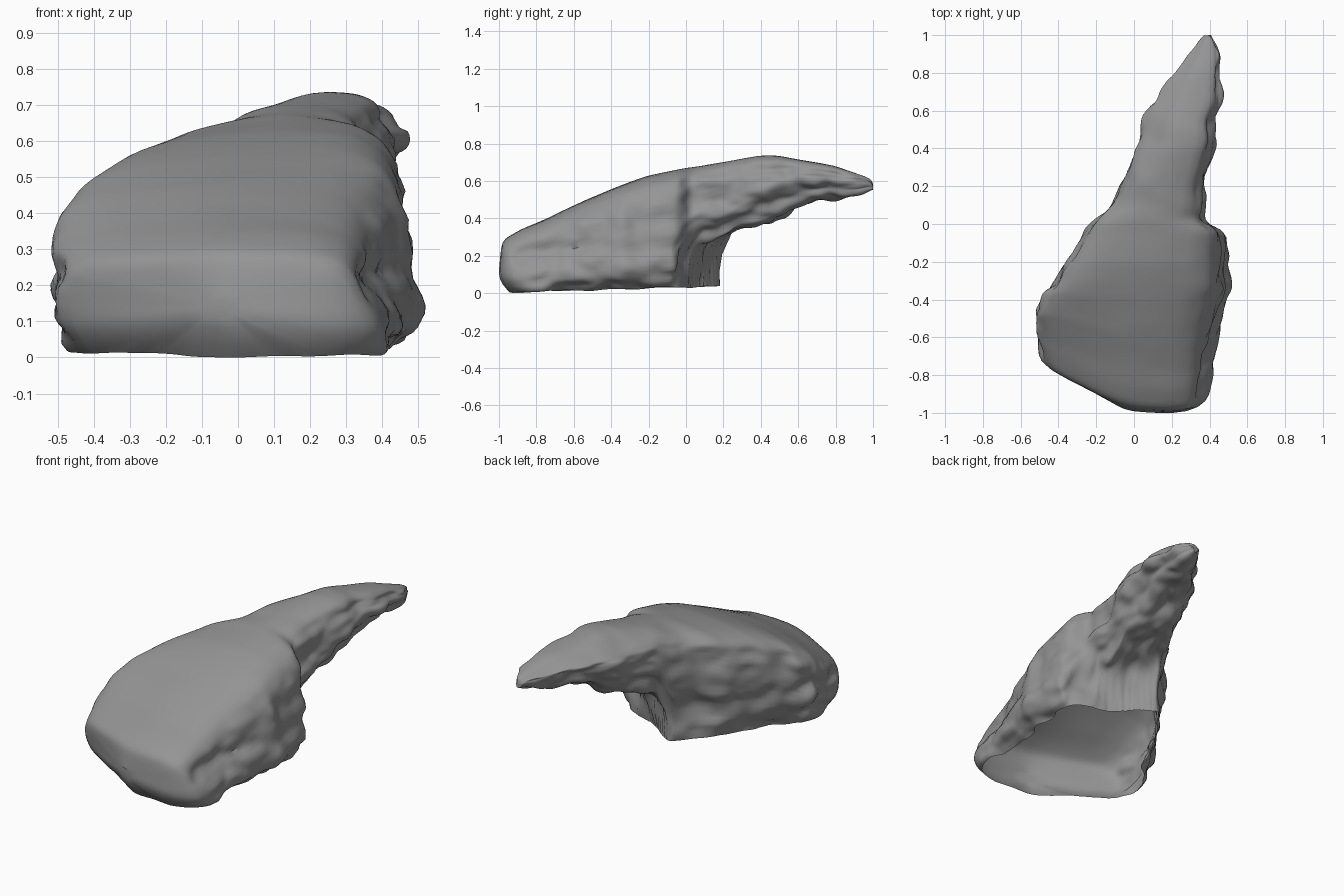
import bpy
import bmesh
from math import exp
from mathutils import Vector, noise

# Remove the default cube only
cube = bpy.data.objects.get("Cube")
if cube:
    bpy.data.objects.remove(cube, do_unlink=True)


def curve(points, t):
    """Piecewise linear lookup through (position, value) pairs."""
    if t <= points[0][0]:
        return points[0][1]
    for (a, va), (b, vb) in zip(points, points[1:]):
        if t <= b:
            return va + (vb - va) * (t - a) / (b - a)
    return points[-1][1]


def clamp(value):
    return max(0.0, min(1.0, value))


def smoothstep(value):
    value = clamp(value)
    return value * value * (3 - 2 * value)


def relax(mesh, times):
    for _ in range(times):
        bmesh.ops.smooth_vert(mesh, verts=mesh.verts, factor=.5,
                              use_axis_x=True, use_axis_y=True, use_axis_z=True)


# Outlines along the length of the rock
LEFT_EDGE = [(-1, -.51), (-.6, -.53), (-.4, -.48), (-.2, -.37), (0, -.25), (.1, -.13),
             (.3, -.03), (.6, .07), (.8, .2), (.9, .28), (1, .36)]
RIGHT_EDGE = [(-1, .4), (-.8, .42), (-.6, .45), (-.35, .52), (-.2, .5), (-.03, .5),
              (.03, .38), (.2, .37), (.45, .43), (.55, .41), (.65, .45), (.9, .45), (1, .42)]
TOP_EDGE = [(-1, .3), (-.9, .36), (-.8, .4), (-.6, .49), (-.4, .57), (-.2, .64),
            (0, .68), (.2, .71), (.4, .745), (.5, .745), (.8, .69), (1, .62)]
UNDERSIDE = [(0, .26), (.15, .28), (.3, .35), (.45, .37), (.6, .46), (.75, .51),
             (.85, .51), (1, .56)]
# Where the back wall meets the ground, from left to right
WALL = [(-.2, .3), (-.1, .26), (0, .14), (.14, .04), (.28, -.03), (.43, -.08), (.48, .02)]
# Cross-section over the top, from lower left to lower right
ARCH = [(.15, 0), (.1, .2), (.05, .32), (.015, .46), (0, .6), (.005, .73), (.03, .85),
        (.08, .91), (.18, .95), (.35, .98), (.6, 1), (.78, .98), (.88, .92), (.94, .8),
        (.96, .62), (1, .43), (.99, .3), (.94, .22), (.87, .18), (.84, 0)]
ARCH_STEPS, FLOOR_STEPS = 76, 28
FLOOR = -.1


def underside(x, y, u):
    """Open floor at the front, a slanted back wall, then the overhang."""
    rise = smoothstep((y - curve(WALL, x)) / .14)
    rounding = .1 * (2 * u - 1) ** 2 * clamp((y - .25) / .2) * clamp((1.1 - y) / .5)
    return FLOOR + rise * (curve(UNDERSIDE, y) + rounding - FLOOR)


def section(y, scale):
    left, right, top = (curve(c, y) for c in (LEFT_EDGE, RIGHT_EDGE, TOP_EDGE))
    steps = len(ARCH) - 1
    arch_u, arch_v = ([(i / steps, p[k]) for i, p in enumerate(ARCH)] for k in (0, 1))
    ring = [(curve(arch_u, i / ARCH_STEPS), curve(arch_v, i / ARCH_STEPS))
            for i in range(ARCH_STEPS + 1)]
    start, end = ARCH[-1][0], ARCH[0][0]
    ring += [(start + (end - start) * i / FLOOR_STEPS, 0) for i in range(1, FLOOR_STEPS)]
    middle = Vector(((left + right) / 2, y, top * .5 if y < 0 else top - .06))
    horn = clamp((y - .2) / .3)
    points = []
    for u, v in ring:
        x = left + (right - left) * u
        low = underside(x, y, u)
        # The left shoulder slopes away along the horn
        v *= 1 - .3 * horn * max(0, 1 - u / .4)
        p = middle + (Vector((x, y, low + (top - low) * v)) - middle) * scale
        # Sweep the front corners back and tuck the lower lip under
        fade = clamp((-.3 - y) / .6)
        sweep = .38 * max(0, -p.x - .05) + .5 * max(0, p.x - .3) + .06 * abs(p.x - .2)
        tuck = 5 * max(0, .12 - p.z) ** 2 + .7 * max(0, .33 - p.z) * max(0, -p.x)
        p.y += fade * (sweep + tuck + .12 * max(0, p.z - .1))
        # Hollow the back wall above its flared foot
        p.y -= .06 * clamp((y + .1) / .2) * clamp((.5 - y) / .1) * exp(-((p.z - .22) / .09) ** 2)
        points.append(p)
    return points


# Loft the rock from closed front cap to pointed back tip
bm = bmesh.new()
stations = [(-1.005, s) for s in (.02, .2, .4, .6, .8, .93)]
stations += [(-.99 + 1.98 * i / 110, 1) for i in range(111)]
stations += [(1, .8), (1.015, .5)]
rings = [[bm.verts.new(p) for p in section(y, s)] for y, s in stations]
for a, b in zip(rings, rings[1:]):
    for i in range(len(a)):
        j = (i + 1) % len(a)
        bm.faces.new((a[i], a[j], b[j], b[i]))
bm.faces.new(rings[0])
bm.faces.new(rings[-1])
bmesh.ops.recalc_face_normals(bm, faces=bm.faces)
relax(bm, 4)

# Chip the sides and underside, leaving the top and front worn smooth
bm.normal_update()
moves = []
for v in bm.verts:
    n = v.normal
    rough = 1 - .94 * smoothstep((max(n.z, -n.y * 1.1) - .2) / .5)
    p = v.co
    stretched = Vector((p.x * 6, p.y * 5, p.z * 9))
    bump = .025 * noise.noise(stretched) + .014 * noise.noise(stretched * 2.3)
    crack = noise.voronoi(stretched * .9)[0]
    bump += .035 * (min(crack[1] - crack[0], .5) - .25)
    # Ledge groove running along both flanks
    bump -= .025 * abs(n.x) * exp(-((p.z - .25) / .04) ** 2)
    moves.append(n * bump * rough)
for v, move in zip(bm.verts, moves):
    v.co += move
relax(bm, 1)

# Slice off the floor so the hollow stays open below
bmesh.ops.bisect_plane(bm, geom=bm.verts[:] + bm.edges[:] + bm.faces[:], dist=.0001,
                       plane_co=(0, -.95, .012), plane_no=(0, -.03, 1), clear_inner=True)

# Wavy lower rim
for v in bm.verts:
    wave = .012 * noise.noise(Vector((v.co.x * 6, v.co.y * 6, 0)))
    v.co.z += wave * clamp((.3 - v.co.z) / .3)

# Stand the rock on the ground, centred
for axis in range(3):
    values = [v.co[axis] for v in bm.verts]
    shift = min(values) if axis == 2 else (min(values) + max(values)) / 2
    for v in bm.verts:
        v.co[axis] -= shift

mesh = bpy.data.meshes.new("rock_overhang")
bm.to_mesh(mesh)
bm.free()
rock = bpy.data.objects.new("rock_overhang", mesh)
bpy.context.collection.objects.link(rock)

# Plain stone colour
stone = bpy.data.materials.new("stone_grey")
stone.use_nodes = True
colour = (.3, .3, .3, 1)
stone.diffuse_color = colour
stone.node_tree.nodes["Principled BSDF"].inputs["Base Color"].default_value = colour
mesh.materials.append(stone)

bpy.context.view_layer.objects.active = rock
rock.select_set(True)
bpy.ops.object.shade_smooth_by_angle(angle=.9)
